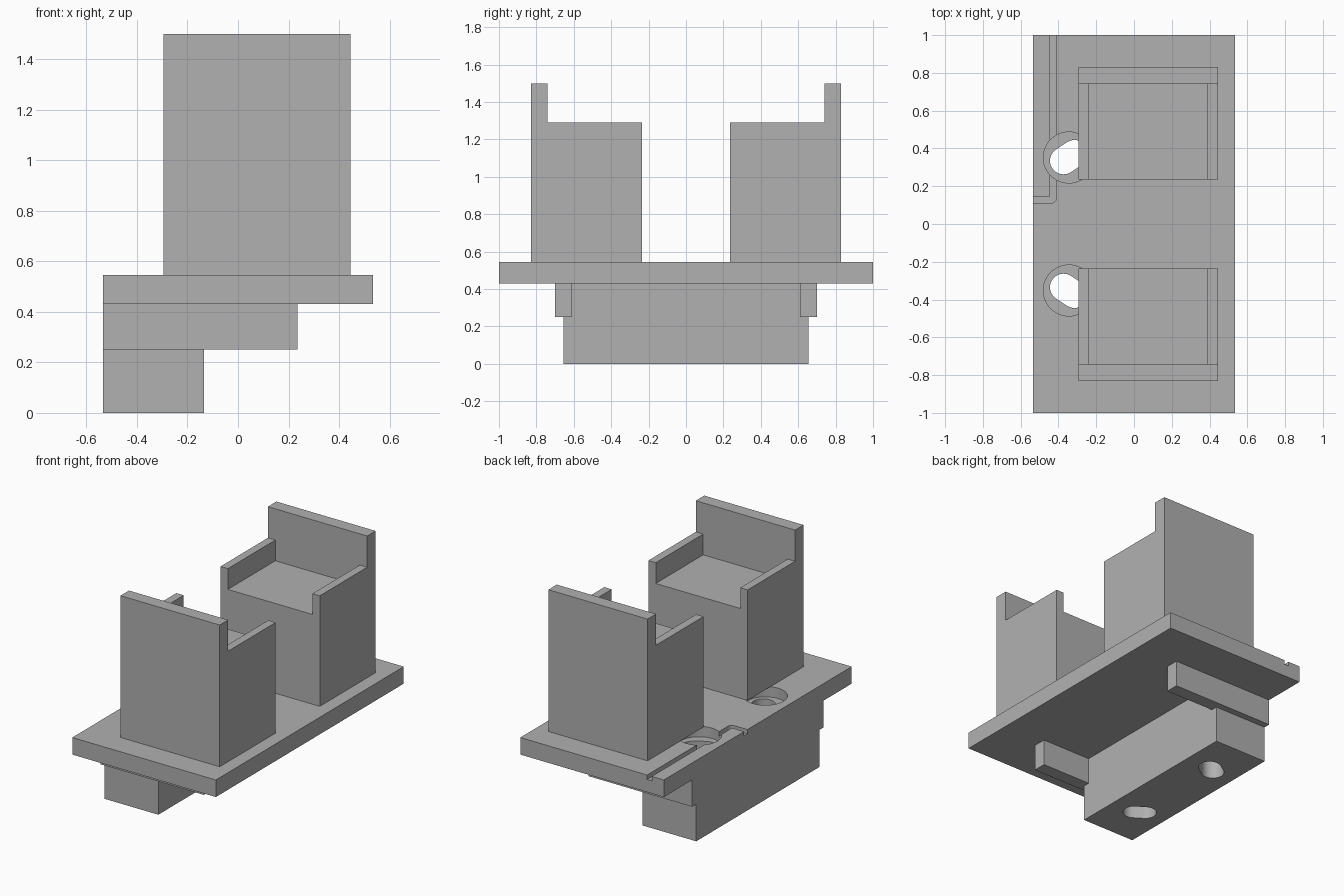
import bpy
import bmesh
import math

cube = bpy.data.objects.get("Cube")
if cube:
    bpy.data.objects.remove(cube, do_unlink=True)

grey = bpy.data.materials.new("light_grey")
grey.use_nodes = True
COLOUR = (0.44, 0.44, 0.44, 1)
grey.diffuse_color = COLOUR
grey.node_tree.nodes["Principled BSDF"].inputs["Base Color"].default_value = COLOUR


def prism(name, outline, low, high, axis="z"):
    """Extrude an outline along z, or an outline in (y, z) along x."""
    place = (lambda a, b, c: (a, b, c)) if axis == "z" else (lambda a, b, c: (c, a, b))
    bm = bmesh.new()
    base = bm.faces.new([bm.verts.new(place(a, b, low)) for a, b in outline])
    extruded = bmesh.ops.extrude_face_region(bm, geom=[base])
    for v in extruded["geom"]:
        if isinstance(v, bmesh.types.BMVert):
            v.co["xyz".index(axis)] = high
    bmesh.ops.recalc_face_normals(bm, faces=bm.faces)
    mesh = bpy.data.meshes.new(name)
    bm.to_mesh(mesh)
    bm.free()
    mesh.materials.append(grey)
    obj = bpy.data.objects.new(name, mesh)
    bpy.context.collection.objects.link(obj)
    return obj


def rect(x0, x1, y0, y1):
    return [(x0, y0), (x1, y0), (x1, y1), (x0, y1)]


def arc(cx, cy, radius, start, end, steps):
    angles = [math.radians(start + (end - start) * i / steps) for i in range(steps + 1)]
    return [(cx + radius * math.cos(a), cy + radius * math.sin(a)) for a in angles]


def cut(target, cutters):
    bpy.context.view_layer.objects.active = target
    for cutter in cutters:
        cutter.hide_render = True
        mod = target.modifiers.new("cut", "BOOLEAN")
        mod.operation = "DIFFERENCE"
        mod.solver = "EXACT"
        mod.object = cutter
        bpy.ops.object.modifier_apply(modifier=mod.name)


def smooth(obj):
    bpy.ops.object.select_all(action="DESELECT")
    obj.select_set(True)
    bpy.context.view_layer.objects.active = obj
    bpy.ops.object.shade_smooth_by_angle(angle=math.radians(30))


EDGE = 0.535        # half width of the plate
UNDER, TOP = 0.43, 0.545
plate = prism("base_plate", rect(-EDGE, EDGE, -1, 1), UNDER, TOP)
block = prism("lower_block", rect(-EDGE, -0.135, -0.655, 0.655), 0, UNDER)

# Round recesses with slanted slots running down through plate and block
recesses, slots = [], []
tilt = 30
for side in (-1, 1):
    circle = arc(-0.345, side * 0.352, 0.135, 0, 352.5, 47)
    recesses.append(prism("recess_cutter", circle, TOP - 0.07, TOP + 0.05))
    stadium = (arc(-0.315, 0.373, 0.072, tilt - 90, tilt + 90, 16)
               + arc(-0.373, 0.335, 0.072, tilt + 90, tilt + 270, 16))
    slots.append(prism("slot_cutter", [(x, side * y) for x, y in stadium], -0.1, 0.7))

# Shallow groove from the back edge, turning out to the side edge
groove_line = ([(-0.41, 1.1), (-0.445, 1.1), (-0.445, 0.145), (-0.6, 0.145), (-0.6, 0.11)]
               + arc(-0.44, 0.14, 0.03, -90, 0, 6))
groove = prism("groove_cutter", groove_line, TOP - 0.03, TOP + 0.05)

cut(plate, [groove] + recesses + slots)
cut(block, slots)
for part in (plate, block):
    smooth(part)
for cutter in [groove] + recesses + slots:
    bpy.data.objects.remove(cutter, do_unlink=True)

# Mirrored parts: support rails and two seats facing each other
for side, place in ((-1, "front"), (1, "back")):
    # Rail that wraps the end of the lower block
    rail = [(-EDGE, 0.655), (-0.135, 0.655), (-0.135, 0.61),
            (0.235, 0.61), (0.235, 0.70), (-EDGE, 0.70)]
    prism(place + "_rail", [(x, side * y) for x, y in rail], 0.25, UNDER)

    # Seat body, with the tall backrest on the outer side
    left, right, arm = -0.295, 0.445, 0.055
    body = [(0.235, TOP), (0.83, TOP), (0.83, 1.5), (0.74, 1.5), (0.74, 1.15), (0.235, 1.15)]
    prism(place + "_seat", [(side * y, z) for y, z in body], left, right, "x")

    # Armrests
    y0, y1 = sorted((side * 0.235, side * 0.74))
    prism(place + "_right_armrest", rect(left, left + arm, y0, y1), 1.15, 1.29)
    prism(place + "_left_armrest", rect(right - arm, right, y0, y1), 1.15, 1.29)
